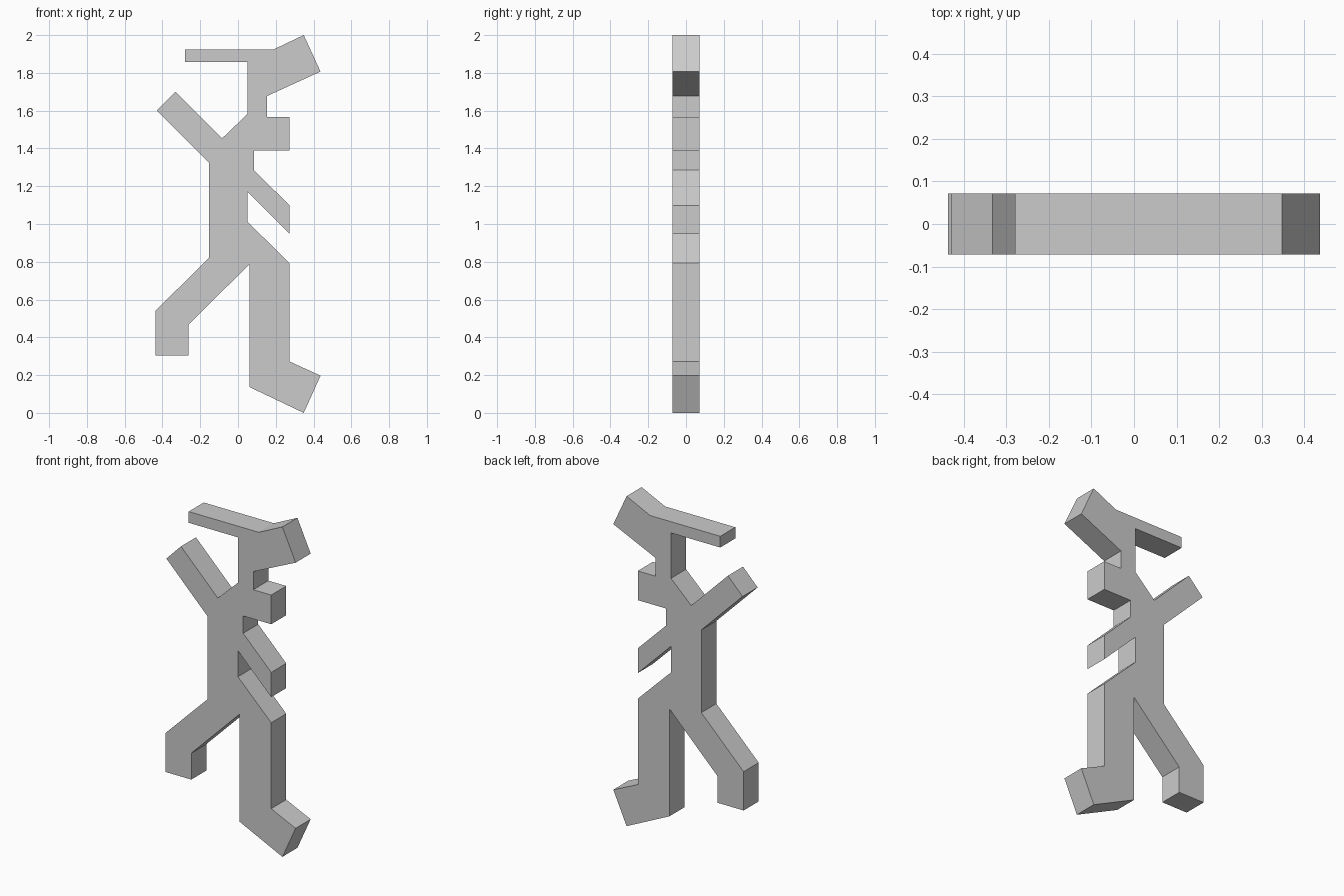
import bpy
import bmesh

HALF_DEPTH = 0.072

# Outline of the flat figure in (x, z), going clockwise seen from the front
OUTLINE = [
    # cap brim and head
    (-0.28, 1.925), (0.19, 1.925), (0.348, 2.0), (0.437, 1.807), (0.153, 1.677),
    # neck and short upper arm
    (0.153, 1.567), (0.273, 1.567), (0.273, 1.39), (0.085, 1.39), (0.085, 1.285),
    # slanted strip and the notch below it
    (0.273, 1.098), (0.273, 0.948), (0.05, 1.17), (0.05, 1.012),
    # front leg and foot
    (0.273, 0.793), (0.273, 0.272), (0.437, 0.197), (0.348, 0.0), (0.06, 0.137),
    (0.06, 0.787),
    # bent rear leg
    (-0.263, 0.465), (-0.263, 0.305), (-0.437, 0.305), (-0.437, 0.54), (-0.153, 0.822),
    # back and raised arm
    (-0.153, 1.323), (-0.43, 1.6), (-0.332, 1.7), (-0.085, 1.453), (0.05, 1.582),
    # underside of the brim
    (0.05, 1.857), (-0.28, 1.857),
]

grey = bpy.data.materials.new("plain_grey")
grey.diffuse_color = (0.6, 0.6, 0.6, 1.0)

# Extrude the outline through the depth of the figure
bm = bmesh.new()
face = bm.faces.new([bm.verts.new((x, -HALF_DEPTH, z)) for x, z in OUTLINE])
extruded = bmesh.ops.extrude_face_region(bm, geom=[face], use_keep_orig=True)
back = [v for v in extruded["geom"] if isinstance(v, bmesh.types.BMVert)]
bmesh.ops.translate(bm, verts=back, vec=(0, 2 * HALF_DEPTH, 0))
bmesh.ops.recalc_face_normals(bm, faces=bm.faces)

mesh = bpy.data.meshes.new("flat_figure")
bm.to_mesh(mesh)
bm.free()
mesh.materials.append(grey)
bpy.context.collection.objects.link(bpy.data.objects.new("flat_figure", mesh))
